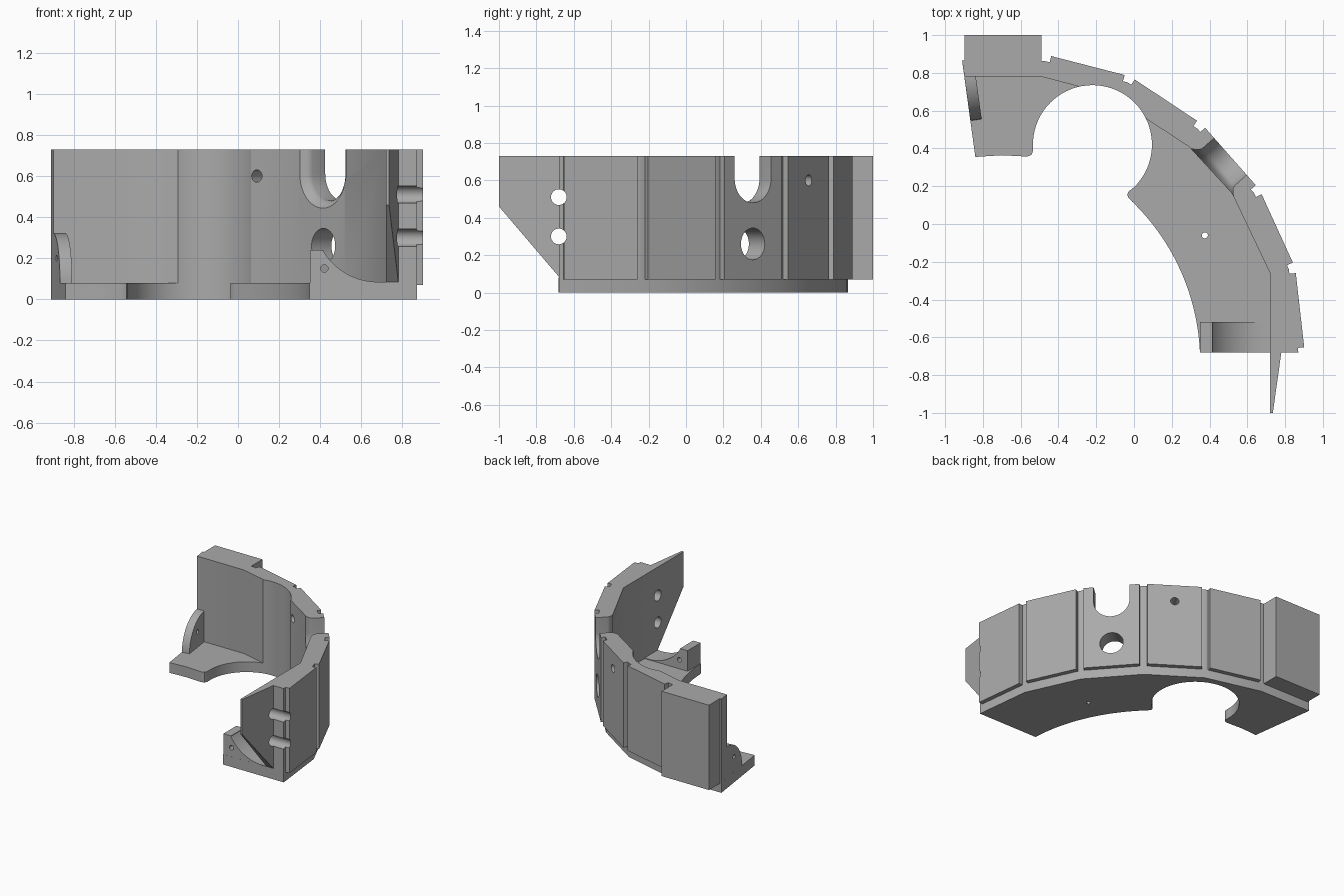
import bpy, bmesh
from math import cos, sin, pi, radians
from mathutils import Matrix, Vector

old = bpy.data.objects.get("Cube")
if old:
    bpy.data.objects.remove(old, do_unlink=True)

grey = bpy.data.materials.new("plain grey")
grey.use_nodes = True
grey.diffuse_color = (0.4, 0.4, 0.4, 1)
grey.node_tree.nodes["Principled BSDF"].inputs["Base Color"].default_value = (0.4, 0.4, 0.4, 1)

TOP, FLOOR, SKIRT = 0.73, 0.08, 0.07
UP = Vector((0, 0, 1))


def loft(name, loops, matrix=Matrix()):
    """Closed solid through matching loops of 3D points."""
    bm = bmesh.new()
    rings = [[bm.verts.new(matrix @ Vector(p)) for p in loop] for loop in loops]
    bm.faces.new(rings[0])
    bm.faces.new(rings[-1])
    n = len(rings[0])
    for a, b in zip(rings, rings[1:]):
        for i in range(n):
            j = (i + 1) % n
            bm.faces.new((a[i], a[j], b[j], b[i]))
    bmesh.ops.recalc_face_normals(bm, faces=bm.faces)
    mesh = bpy.data.meshes.new(name)
    bm.to_mesh(mesh)
    bm.free()
    mesh.materials.append(grey)
    obj = bpy.data.objects.new(name, mesh)
    bpy.context.collection.objects.link(obj)
    return obj


def prism(name, outline, z0, z1, matrix=Matrix()):
    return loft(name, [[(p[0], p[1], z) for p in outline] for z in (z0, z1)], matrix)


def arc(cx, cy, r, start, end, n):
    angles = [radians(start + (end - start) * i / n) for i in range(n + 1)]
    return [(cx + r * cos(a), cy + r * sin(a)) for a in angles]


def frame(origin, normal):
    """Matrix whose z is the horizontal normal and whose y is up."""
    z = Vector(normal).normalized()
    m = Matrix((UP.cross(z), UP, z)).transposed().to_4x4()
    m.translation = origin
    return m


def drill(r, matrix, z0=-0.3, z1=0.3, n=40):
    return prism("drill", arc(0, 0, r, 0, 360 - 360 / n, n - 1), z0, z1, matrix)


def finish(obj, cutters=()):
    bpy.context.view_layer.objects.active = obj
    for cutter in cutters:
        mod = obj.modifiers.new("cut", "BOOLEAN")
        mod.operation, mod.solver, mod.object = "DIFFERENCE", "EXACT", cutter
        bpy.ops.object.modifier_apply(modifier=mod.name)
        bpy.data.objects.remove(cutter, do_unlink=True)
    obj.data.shade_smooth()
    obj.data.set_sharp_from_angle(angle=radians(28))


# Corners of the faceted core behind the outer panels
core = [Vector(p) for p in [(-0.47, 0.862), (-0.035, 0.75), (0.335, 0.505),
                            (0.635, 0.165), (0.82, -0.24), (0.87, -0.68)]]


def panel_frame(i, height):
    d = core[i + 1] - core[i]
    mid = (core[i] + core[i + 1]) / 2
    return frame((mid.x, mid.y, height), (-d.y, d.x, 0))


# Wall: raised panels with grooves between them
outline = [(-0.898, 0.78), (-0.91, 0.865), (-0.897, 0.865), (-0.897, 1.0),
           (-0.49, 1.0), (-0.49, 0.862)]
for p, q in zip(core, core[1:]):
    d = (q - p).normalized()
    out = Vector((-d.y, d.x)) * 0.034
    a, b = p + d * 0.024, q - d * 0.024
    outline += [p, a, a + out, b + out, b]
outline += [core[-1], (0.72, -0.68), (0.72, -0.26), (0.52, 0.16), (0.29, 0.41),
            (0.06, 0.56), (-0.30, 0.73), (-0.49, 0.78)]
wall = prism("curved_wall", outline, SKIRT, TOP)

# Open slot, flared towards the inside
flare = [(0.08, 0.13), (-0.05, 0.13), (-0.065, 0.135), (-0.08, 0.148),
         (-0.091, 0.165), (-0.11, 0.18)]
slot = loft("slot", [[(x, y, depth) for x, y in
                      arc(0, 0, r, 180, 360, 24) + [(r, 0.3), (-r, 0.3)]]
                     for depth, r in flare], panel_frame(2, 0.61))


def pin_holes():
    return [drill(0.042, frame((0.8, -0.68, z), (1, 0, 0))) for z in (0.30, 0.51)]


finish(wall, [drill(0.315, Matrix.Translation((-0.22, 0.42, 0.4)), -0.5, 0.5, 96),
              slot,
              drill(0.085, panel_frame(2, 0.26)),
              drill(0.03, panel_frame(1, 0.60))] + pin_holes())

# Floor plate with a round bay and a long inner sweep
plate = [(-0.91, 0.865)] + [tuple(p) for p in core]
plate += arc(-0.83, -0.73, 1.18, 2.4, 46, 28)
plate += [(-0.03, 0.14), (-0.036, 0.155), (-0.03, 0.17), (-0.015, 0.183)]
plate += arc(-0.22, 0.42, 0.315, -46, 180, 60)
plate += [(-0.535, 0.385), (-0.543, 0.366), (-0.565, 0.357), (-0.70, 0.364), (-0.84, 0.355)]
finish(prism("floor_plate", plate, 0, FLOOR),
       [drill(0.016, Matrix.Translation((0.375, -0.06, 0)), n=20)])

# Tapered tongue past the end of the wall
base = [(0.72, -0.68), (0.78, -0.68), (0.735, -1), (0.72, -1)]
tongue = loft("end_tongue", [[(x, y, 0.46 if y < -0.9 else 0.085) for x, y in base],
                             [(x, y, TOP) for x, y in base]])
finish(tongue, pin_holes())

# End bracket with a concave top
bracket = [(0.72, FLOOR - 0.02), (0.35, FLOOR - 0.02), (0.35, 0.24), (0.415, 0.24)]
bracket += arc(0.68, 0.395, 0.31, 211, 270, 20) + [(0.72, 0.085)]
finish(prism("end_bracket", bracket, 0.52, 0.68, Matrix.Rotation(pi / 2, 4, "X")),
       [drill(0.018, frame((0.42, -0.6, 0.15), (0, -1, 0)), n=20)])

# Rounded rib along the other end
rib = [(-0.02, FLOOR - 0.02), (-0.02, 0.32)]
rib += [(0.235 * cos(a), FLOOR + 0.24 * sin(a)) for a in [pi / 2 * (1 - i / 20) for i in range(21)]]
rib += [(0.235, FLOOR - 0.02)]
side = frame((-0.898, 0.78, 0), (-0.99, -0.136, 0))
finish(prism("side_rib", rib, -0.06, 0, side),
       [drill(0.016, side @ Matrix.Translation((0.11, 0.2, 0)), n=20)])
